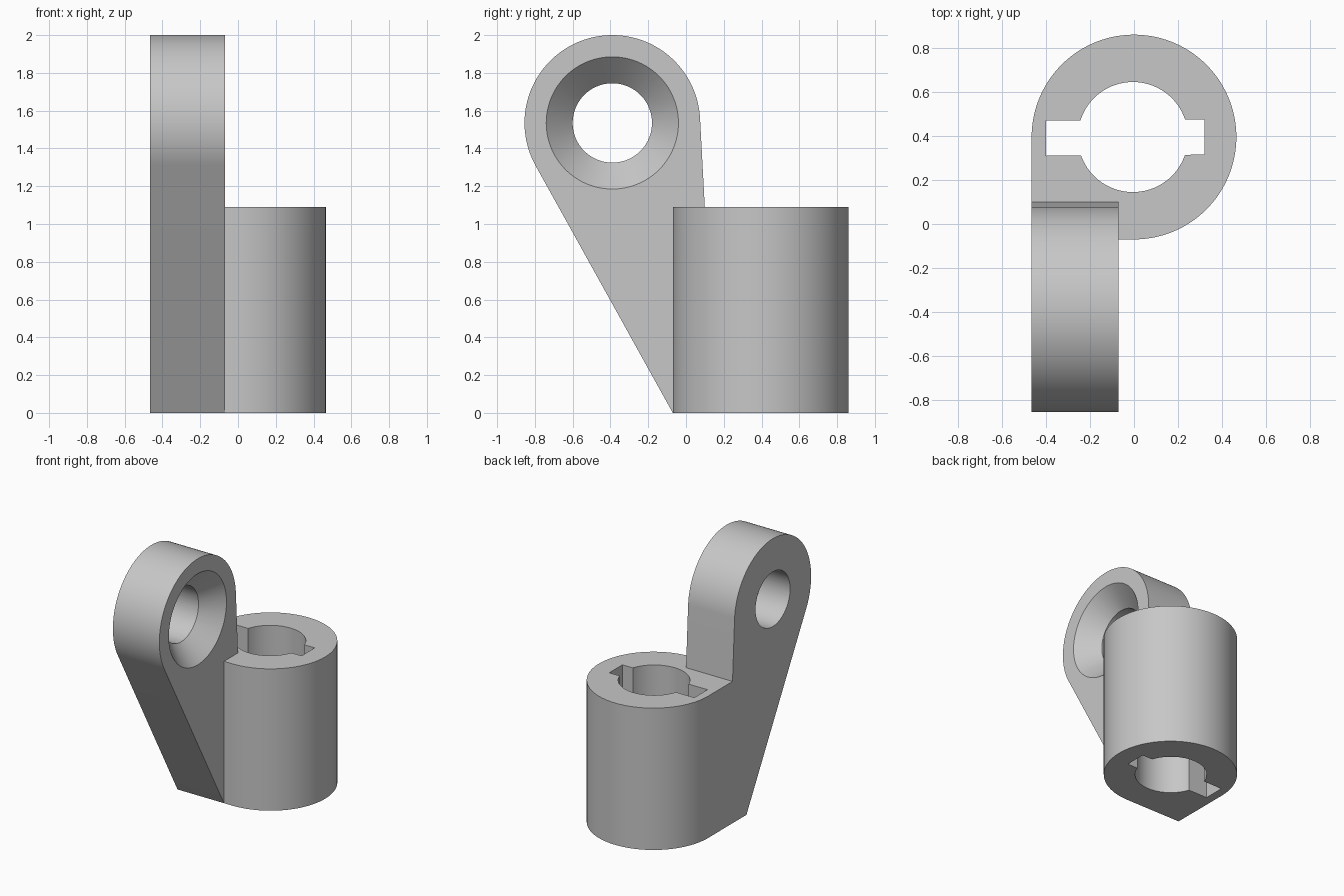
import bpy, bmesh
from math import sin, cos, pi, radians, atan2, acos, hypot
from mathutils import Matrix, Vector

cube = bpy.data.objects.get("Cube")
if cube:
    bpy.data.objects.remove(cube, do_unlink=True)

grey = bpy.data.materials.new("plain_grey")
grey.use_nodes = True
grey.diffuse_color = (0.57, 0.57, 0.57, 1)
grey.node_tree.nodes["Principled BSDF"].inputs["Base Color"].default_value = grey.diffuse_color

R = 0.465                      # outer radius of barrel and lug
BARREL_Y, BARREL_H = 0.395, 1.09
LUG_Y, LUG_Z = -0.39, 2 - R
FRONT = BARREL_Y - R           # flat front of the barrel
INNER = -0.07                  # inner side of the arm


def arc(cx, cy, r, start, end, steps):
    return [(cx + r * cos(start + (end - start) * i / steps),
             cy + r * sin(start + (end - start) * i / steps)) for i in range(steps + 1)]


def add_object(name, bm):
    bmesh.ops.recalc_face_normals(bm, faces=bm.faces)
    mesh = bpy.data.meshes.new(name)
    bm.to_mesh(mesh)
    bm.free()
    mesh.materials.append(grey)
    obj = bpy.data.objects.new(name, mesh)
    bpy.context.collection.objects.link(obj)
    return obj


def prism(name, points, low, high, place):
    """Extrude a closed outline; place maps (u, v, depth) to a position."""
    bm = bmesh.new()
    face = bm.faces.new([bm.verts.new(place(u, v, low)) for u, v in points])
    new = bmesh.ops.extrude_face_region(bm, geom=[face])["geom"]
    shift = place(0, 0, high) - place(0, 0, low)
    bmesh.ops.translate(bm, vec=shift, verts=[g for g in new if isinstance(g, bmesh.types.BMVert)])
    return add_object(name, bm)


def upright(u, v, d):
    return Vector((u, v, d))


def sideways(u, v, d):
    return Vector((d, u, v))


def cone_x(name, r_low, r_high, low, high):
    bm = bmesh.new()
    bmesh.ops.create_cone(bm, cap_ends=True, segments=96, radius1=r_low, radius2=r_high,
                          depth=high - low,
                          matrix=Matrix.Translation(((low + high) / 2, LUG_Y, LUG_Z))
                          @ Matrix.Rotation(pi / 2, 4, 'Y'))
    return add_object(name, bm)


def combine(target, tool, operation):
    mod = target.modifiers.new(tool.name, 'BOOLEAN')
    mod.operation, mod.solver, mod.object = operation, 'EXACT', tool
    bpy.context.view_layer.objects.active = target
    bpy.ops.object.modifier_apply(modifier=mod.name)
    bpy.data.objects.remove(tool, do_unlink=True)


# Barrel: three quarters round with one square corner
bracket = prism("hinge_bracket",
                arc(0, BARREL_Y, R, -pi / 2, pi, 108) + [(-R, FRONT)],
                0, BARREL_H, upright)

# Arm: round lug tapering down to the square corner
dy, dz = FRONT - LUG_Y, -LUG_Z
tangent = atan2(dz, dy) - acos(R / hypot(dy, dz)) + 2 * pi
arm = prism("arm", arc(LUG_Y, LUG_Z, R, radians(3), tangent, 80)
            + [(FRONT, 0), (0.1, 0), (0.1, BARREL_H - 0.01)], -R, INNER, sideways)
combine(bracket, arm, 'UNION')

# Bore with two opposite keyways
bore = prism("bore", arc(-0.005, BARREL_Y, 0.25, 0, 2 * pi * 95 / 96, 95), -0.1, 1.2, upright)
combine(bracket, bore, 'DIFFERENCE')
keyway = prism("keyway", [(-0.4, 0.31), (0.32, 0.315), (0.32, 0.475), (-0.4, 0.47)],
               -0.1, 1.2, upright)
combine(bracket, keyway, 'DIFFERENCE')

# Countersunk screw hole through the lug
combine(bracket, cone_x("screw_hole", 0.21, 0.21, -0.6, 0.1), 'DIFFERENCE')
combine(bracket, cone_x("countersink", 0.2, 0.37, INNER - 0.15, INNER + 0.02), 'DIFFERENCE')

# Smooth the round walls, keep the edges crisp
bpy.ops.object.select_all(action='DESELECT')
bracket.select_set(True)
bpy.context.view_layer.objects.active = bracket
bpy.ops.object.shade_smooth_by_angle(angle=radians(25))
